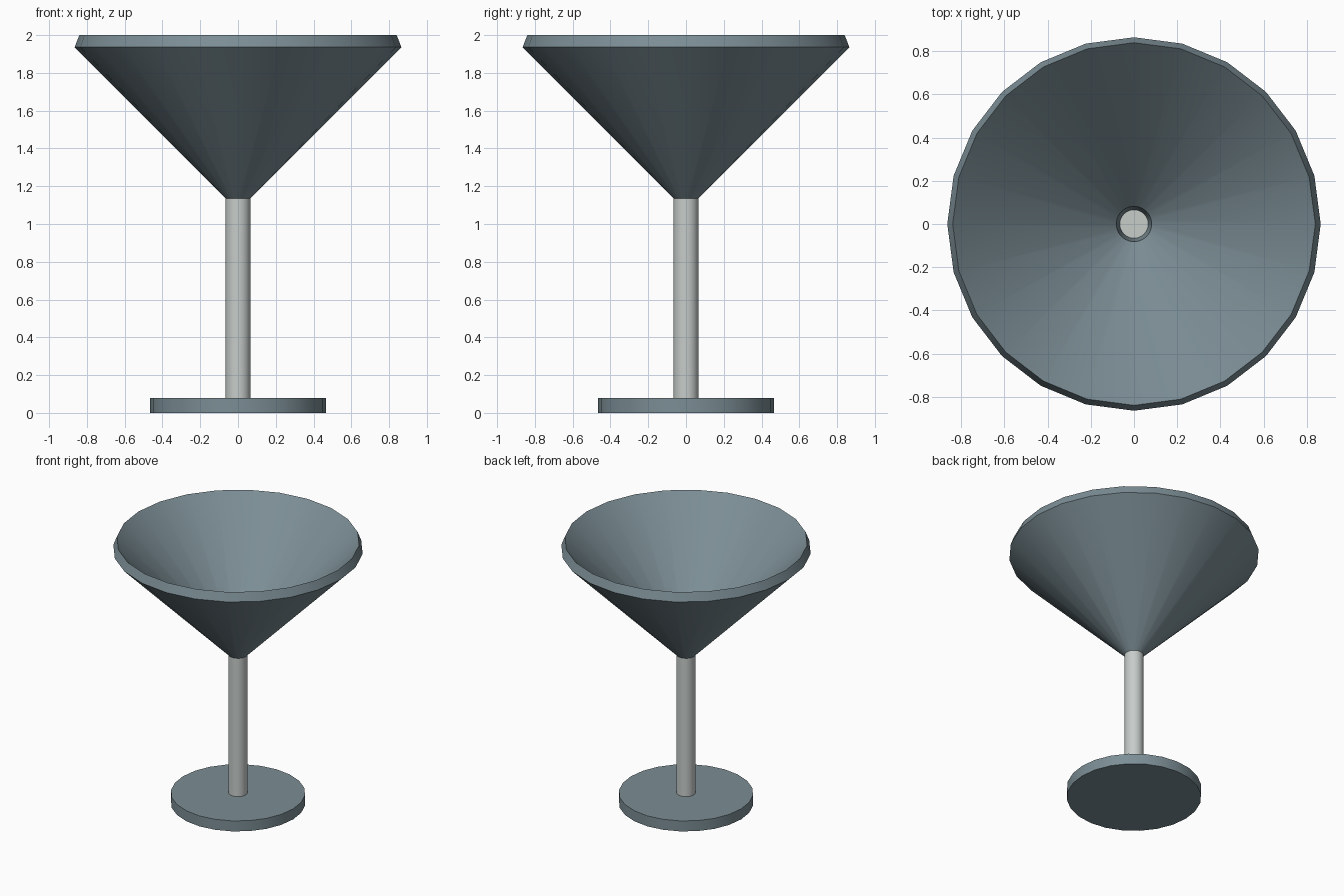
import bpy, bmesh
from math import cos, sin, tau, radians

if "Cube" in bpy.data.objects:
    bpy.data.objects.remove(bpy.data.objects["Cube"])

SIDES = 24


def material(name, color):
    m = bpy.data.materials.new(name)
    m.diffuse_color = color
    m.use_nodes = True
    m.node_tree.nodes["Principled BSDF"].inputs["Base Color"].default_value = m.diffuse_color
    return m


def lathe(name, profile, mat, closed=False):
    """Turn a (radius, z) profile around z; open profiles get flat caps."""
    bm = bmesh.new()
    rings = [[bm.verts.new((r * cos(tau * i / SIDES), r * sin(tau * i / SIDES), z))
              for i in range(SIDES)] for r, z in profile]
    pairs = list(zip(rings, rings[1:]))
    if closed:
        pairs.append((rings[-1], rings[0]))
    else:
        bm.faces.new(rings[0][::-1])
        bm.faces.new(rings[-1])
    for a, b in pairs:
        for i in range(SIDES):
            j = (i + 1) % SIDES
            bm.faces.new((a[i], a[j], b[j], b[i]))
    bmesh.ops.recalc_face_normals(bm, faces=bm.faces)
    mesh = bpy.data.meshes.new(name)
    bm.to_mesh(mesh)
    bm.free()
    mesh.materials.append(mat)
    obj = bpy.data.objects.new(name, mesh)
    bpy.context.collection.objects.link(obj)
    bpy.ops.object.select_all(action='DESELECT')
    obj.select_set(True)
    bpy.context.view_layer.objects.active = obj
    bpy.ops.object.shade_smooth_by_angle(angle=radians(30))
    return obj


glass = material("blue_grey", (0.20, 0.27, 0.30, 1))
pale = material("pale_grey", (0.57, 0.61, 0.59, 1))

# Round foot
lathe("base", [(0.465, 0), (0.465, 0.08)], glass)

# Slim stem, its top showing at the bottom of the bowl
lathe("stem", [(0.066, 0.08), (0.066, 1.135)], pale)

# Thick-walled conical bowl with a slanted lip
lathe("bowl", [(0.066, 1.135), (0.865, 1.936), (0.84, 2.0), (0.082, 1.242)], glass, closed=True)
